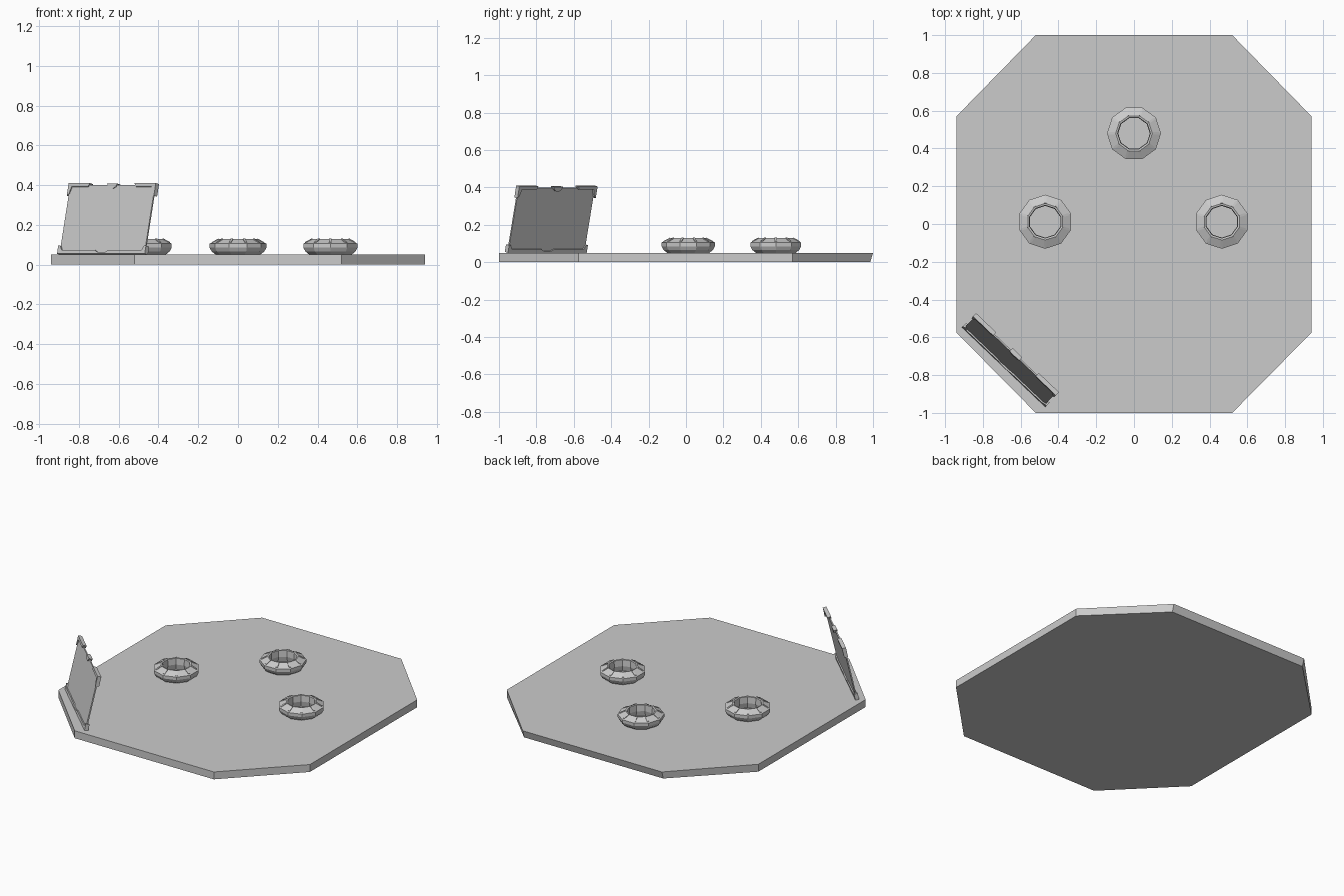
import bpy, bmesh
from math import cos, sin, pi
from mathutils import Vector, Matrix

if "Cube" in bpy.data.objects:
    bpy.data.objects.remove(bpy.data.objects["Cube"])


def finish(bm, name, matrix=None):
    bmesh.ops.recalc_face_normals(bm, faces=bm.faces)
    me = bpy.data.meshes.new(name)
    bm.to_mesh(me)
    bm.free()
    ob = bpy.data.objects.new(name, me)
    bpy.context.collection.objects.link(ob)
    if matrix:
        ob.matrix_world = matrix
    return ob


def loft(bm, loops, closed=False):
    rows = [[bm.verts.new(p) for p in loop] for loop in loops]
    n = len(rows[0])
    for k in range(len(rows) if closed else len(rows) - 1):
        a, b = rows[k], rows[(k + 1) % len(rows)]
        for i in range(n):
            j = (i + 1) % n
            bm.faces.new((a[i], a[j], b[j], b[i]))
    if not closed:
        bm.faces.new(rows[0])
        bm.faces.new(rows[-1])


# Octagonal platform; the back edge slopes in slightly at the bottom
outline = [(0.52, -1), (0.94, -0.575), (0.94, 0.57), (0.52, 1)]
outline += [(-x, y) for x, y in reversed(outline)]
bm = bmesh.new()
loft(bm, [[(x, min(y, 0.985), 0) for x, y in outline],
          [(x, y, 0.05) for x, y in outline]])
finish(bm, "platform")


# Ten-sided rings with a small radial rib on each top corner
def ring(name, x, y, turn):
    profile = [(0.112, 0.05), (0.132, 0.065), (0.143, 0.085), (0.143, 0.105),
               (0.097, 0.128), (0.087, 0.126), (0.084, 0.085), (0.092, 0.05)]
    bm = bmesh.new()
    loft(bm, [[(r * cos(i * pi / 5), r * sin(i * pi / 5), z) for i in range(10)]
              for r, z in profile], closed=True)
    for i in range(10):
        m = Matrix.Rotation(i * pi / 5, 3, 'Z')
        side = [(0.095, 0.122), (0.132, 0.105), (0.132, 0.113), (0.098, 0.131)]
        loft(bm, [[m @ Vector((r, s, z)) for r, z in side] for s in (-0.006, 0.006)])
    finish(bm, name, Matrix.Translation((x, y, 0)) @ Matrix.Rotation(turn, 4, 'Z'))


ring("ring_left", -0.47, 0.012, pi / 2)
ring("ring_right", 0.465, 0.012, pi / 2)
ring("ring_back", 0, 0.48, 0)

# Frame of the leaning panel: u along the edge, v up the slope, w outward
u = Vector((0.435, -0.415, 0)).normalized()
v = Vector((0.055, 0.058, 0.355))
v = (v - u * v.dot(u)).normalized()
w = u.cross(v)
frame = Matrix((u, v, w)).transposed().to_4x4()
frame.translation = (-0.682, -0.75, 0.052)


def slab(name, pts, w0, w1):
    bm = bmesh.new()
    loft(bm, [[(a, b, c) for a, b in pts] for c in (w0, w1)])
    return finish(bm, name, frame)


# Sheet
slab("panel_sheet", [(-0.295, 0.01), (0.295, 0.01), (0.295, 0.355), (-0.295, 0.355)],
     -0.004, 0.004)

# Bottom rail with raised ends and a notch in the middle
half = [(0.305, 0), (0.305, 0.042), (0.292, 0.042), (0.278, 0.02),
        (0.05, 0.02), (0.025, 0.008)]
slab("bottom_rail", half + [(-a, b) for a, b in reversed(half)], -0.012, 0.012)

# Top corner brackets, mirrored
for s, side in ((-1, "left"), (1, "right")):
    pts = [(0.303, 0.30), (0.303, 0.365), (0.155, 0.365), (0.165, 0.347),
           (0.278, 0.347), (0.29, 0.31)]
    slab("top_bracket_" + side, [(s * a, b) for a, b in pts], -0.015, 0.009)

# Centre clip on the top edge
slab("top_clip", [(-0.035, 0.363), (-0.028, 0.347), (-0.012, 0.338),
                  (0.012, 0.338), (0.028, 0.347), (0.035, 0.363)], -0.015, 0.009)
